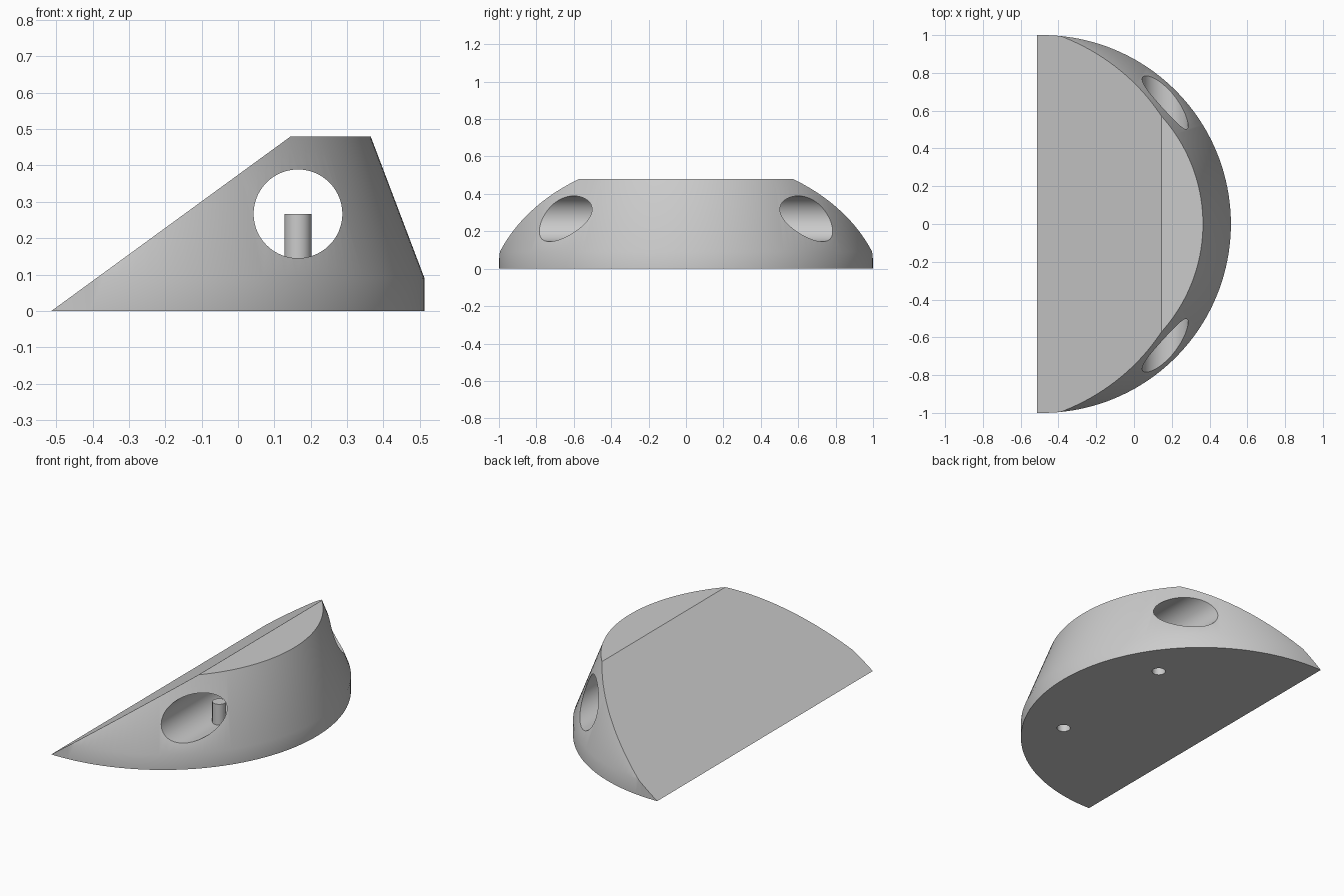
import bpy, bmesh, math
from mathutils import Vector, Matrix

cube = bpy.data.objects.get("Cube")
if cube:
    bpy.data.objects.remove(cube, do_unlink=True)

AXIS_X = -0.487             # axis of the round wall
BORE_X, BORE_Z, BORE_R = 0.165, 0.267, 0.122
PIN_Y, PIN_R = 0.41, 0.037

grey = bpy.data.materials.new("plain grey")
grey.use_nodes = True
grey.diffuse_color = (0.6, 0.6, 0.6, 1)
grey.node_tree.nodes["Principled BSDF"].inputs["Base Color"].default_value = (0.6, 0.6, 0.6, 1)


def make_object(name, bm):
    bmesh.ops.recalc_face_normals(bm, faces=bm.faces)
    mesh = bpy.data.meshes.new(name)
    bm.to_mesh(mesh)
    bm.free()
    mesh.materials.append(grey)
    obj = bpy.data.objects.new(name, mesh)
    bpy.context.collection.objects.link(obj)
    return obj


def cylinder(name, radius, depth, matrix, segments):
    bm = bmesh.new()
    bmesh.ops.create_cone(bm, cap_ends=True, segments=segments, radius1=radius,
                          radius2=radius, depth=depth, matrix=matrix)
    return make_object(name, bm)


def cut(target, cutter):
    mod = target.modifiers.new(cutter.name, 'BOOLEAN')
    mod.operation = 'DIFFERENCE'
    mod.solver = 'EXACT'
    mod.object = cutter
    bpy.context.view_layer.objects.active = target
    bpy.ops.object.modifier_apply(modifier=mod.name)
    bpy.data.objects.remove(cutter, do_unlink=True)


def smooth(obj):
    bpy.ops.object.select_all(action='DESELECT')
    obj.select_set(True)
    bpy.context.view_layer.objects.active = obj
    bpy.ops.object.shade_smooth_by_angle(angle=math.radians(30))


# Round body: upright rim, then a tapered wall up to the flat top
bm = bmesh.new()
SEGMENTS = 160
rings = []
for radius, z in ((1.0, 0.0), (1.0, 0.09), (0.852, 0.48)):
    rings.append([bm.verts.new((AXIS_X + radius * math.cos(math.tau * i / SEGMENTS),
                                radius * math.sin(math.tau * i / SEGMENTS), z))
                  for i in range(SEGMENTS)])
for low, high in zip(rings, rings[1:]):
    for i in range(SEGMENTS):
        j = (i + 1) % SEGMENTS
        bm.faces.new((low[i], low[j], high[j], high[i]))
bm.faces.new(rings[0][::-1])
bm.faces.new(rings[-1])

# Slice off the sloping back
start, end = Vector((-0.513, 0, 0)), Vector((0.145, 0, 0.48))
run = end - start
result = bmesh.ops.bisect_plane(bm, geom=bm.verts[:] + bm.edges[:] + bm.faces[:],
                                plane_co=start, plane_no=(-run.z, 0, run.x),
                                clear_outer=True)
edges = [e for e in result["geom_cut"] if isinstance(e, bmesh.types.BMEdge)]
bmesh.ops.edgeloop_fill(bm, edges=edges)
body = make_object("wedge_body", bm)

# Cross bore from front to back, and a pin hole at each end of the underside
cut(body, cylinder("bore_cutter", BORE_R, 3,
                   Matrix.Translation((BORE_X, 0, BORE_Z)) @ Matrix.Rotation(math.pi / 2, 4, 'X'), 96))
for side in (-1, 1):
    cut(body, cylinder("pin_hole_cutter", PIN_R, 0.5,
                       Matrix.Translation((BORE_X, side * PIN_Y, BORE_Z - 0.3)), 32))
smooth(body)

# Hollow pins standing in the bore, open below and capped on top
base = BORE_Z - BORE_R
for side, name in ((-1, "front_pin"), (1, "back_pin")):
    height = BORE_Z - base
    pin = cylinder(name, PIN_R, height,
                   Matrix.Translation((BORE_X, side * PIN_Y, base + height / 2)), 32)
    bm = bmesh.new()
    bm.from_mesh(pin.data)
    bottom = [f for f in bm.faces if f.normal.z < -0.9]
    bmesh.ops.delete(bm, geom=bottom, context='FACES_ONLY')
    bm.to_mesh(pin.data)
    bm.free()
    smooth(pin)
